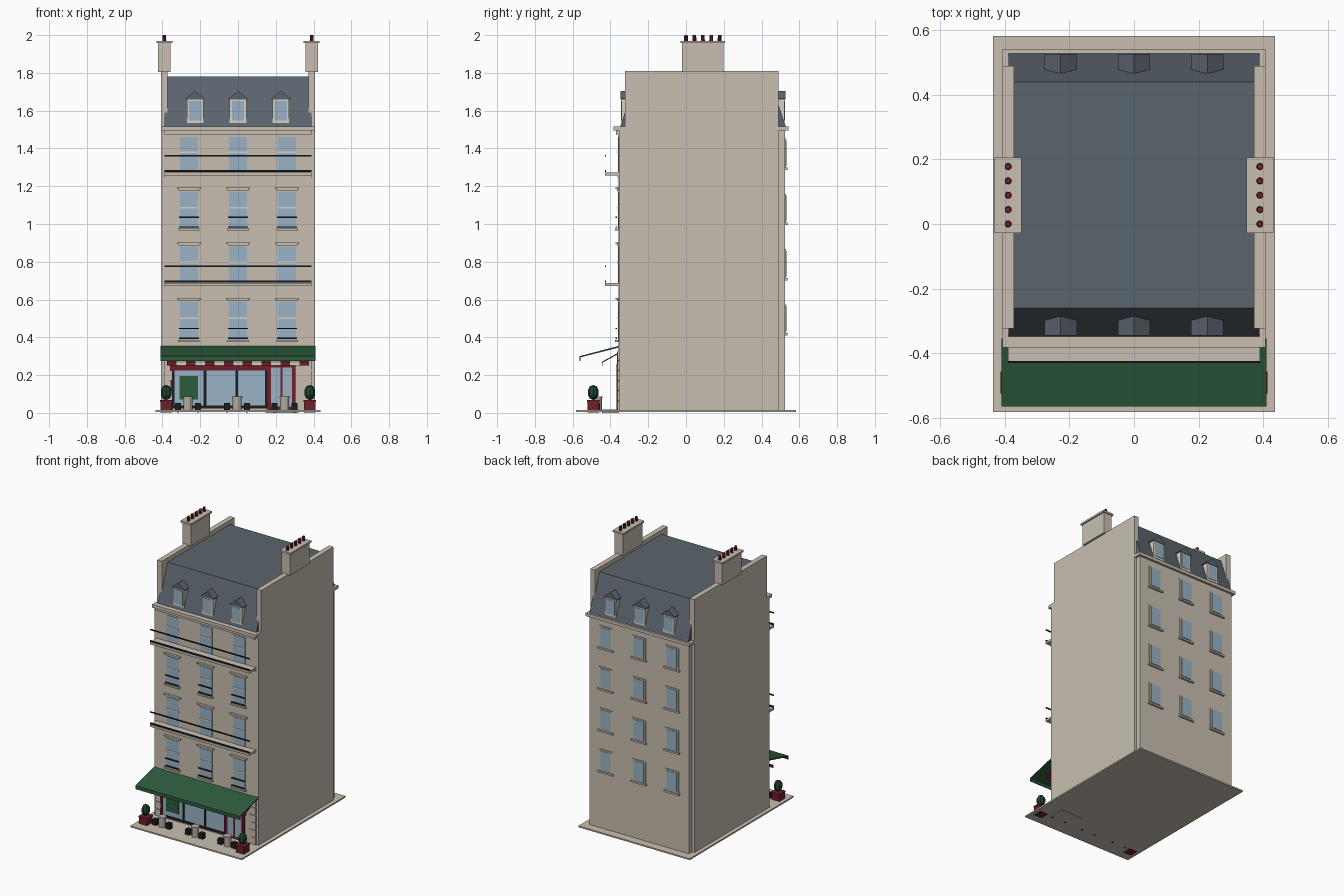
import bpy, bmesh, math
from mathutils import Matrix, Vector

if "Cube" in bpy.data.objects:
    bpy.data.objects.remove(bpy.data.objects["Cube"])


def material(name, r, g, b):
    m = bpy.data.materials.new(name)
    m.diffuse_color = (r, g, b, 1)
    m.use_nodes = True
    m.node_tree.nodes["Principled BSDF"].inputs["Base Color"].default_value = m.diffuse_color
    return m


STONE = material("cream stone", 0.58, 0.52, 0.44)
FRAME = material("pale frame", 0.70, 0.64, 0.54)
SLATE = material("roof slate", 0.105, 0.13, 0.155)
GLASS = material("window glass", 0.32, 0.45, 0.56)
RED = material("burgundy paint", 0.16, 0.013, 0.024)
GREEN = material("awning green", 0.026, 0.105, 0.048)
LEAF = material("hedge green", 0.013, 0.06, 0.03)
IRON = material("black iron", 0.012, 0.012, 0.015)
TABLE = material("table grey", 0.45, 0.41, 0.35)


def finish(name, bm, mat):
    bmesh.ops.recalc_face_normals(bm, faces=bm.faces)
    me = bpy.data.meshes.new(name)
    bm.to_mesh(me)
    bm.free()
    me.materials.append(mat)
    ob = bpy.data.objects.new(name, me)
    bpy.context.collection.objects.link(ob)
    return ob


def boxes(name, mat, *items):
    """Boxes given as x0, x1, y0, y1, z0, z1."""
    bm = bmesh.new()
    for x0, x1, y0, y1, z0, z1 in items:
        c = Vector(((x0 + x1) / 2, (y0 + y1) / 2, (z0 + z1) / 2))
        s = Matrix.Diagonal((x1 - x0, y1 - y0, z1 - z0, 1))
        bmesh.ops.create_cube(bm, size=1, matrix=Matrix.Translation(c) @ s)
    return finish(name, bm, mat)


def prisms(name, mat, profile, spans, axis="x"):
    """Extrude a (y,z) profile along x, or an (x,z) profile along y."""
    bm = bmesh.new()
    for a, b, off in spans:
        if axis == "x":
            vs = [bm.verts.new((a, p, q)) for p, q in profile]
            d = (b - a, 0, 0)
        else:
            vs = [bm.verts.new((p + off, a, q)) for p, q in profile]
            d = (0, b - a, 0)
        f = bm.faces.new(vs)
        r = bmesh.ops.extrude_face_region(bm, geom=[f], use_keep_orig=True)
        new = [v for v in r["geom"] if isinstance(v, bmesh.types.BMVert)]
        bmesh.ops.translate(bm, vec=d, verts=new)
    return finish(name, bm, mat)


def cylinders(name, mat, r1, r2, z0, z1, spots, sides=12):
    bm = bmesh.new()
    for x, y in spots:
        bmesh.ops.create_cone(bm, cap_ends=True, segments=sides, radius1=r1, radius2=r2, depth=z1 - z0,
                              matrix=Matrix.Translation((x, y, (z0 + z1) / 2)))
    return finish(name, bm, mat)


COLS = (-0.26, 0, 0.26)
F = -0.357   # facade plane
B = 0.525    # rear plane

# Pavement, main block and side walls
boxes("pavement", STONE, (-0.437, 0.437, -0.583, 0.583, 0.004, 0.014))
boxes("door_step", STONE, (0.145, 0.32, -0.445, -0.355, 0, 0.018))
boxes("main_block", STONE, (-0.39, 0.39, F, B, 0.01, 1.51))
for s, side in ((-1, "left"), (1, "right")):
    x0, x1 = sorted((s * 0.372, s * 0.408))
    prisms("gable_wall_" + side, STONE,
           [(-0.354, 0.01), (0.49, 0.01), (0.49, 1.81), (-0.323, 1.81), (-0.323, 1.5), (-0.354, 1.5)],
           [(x0, x1, 0)])
    # Chimney stack, cap and pots
    c = s * 0.39
    boxes("chimney_" + side, STONE, (c - 0.033, c + 0.033, -0.02, 0.198, 1.805, 1.96),
          (c - 0.042, c + 0.042, -0.028, 0.206, 1.957, 1.97))
    cylinders("chimney_pots_" + side, RED, 0.011, 0.009, 1.965, 2.0,
              [(c, i * 0.0445) for i in range(5)], 10)

# Cornice, frieze and mansard roof
boxes("cornice", STONE, (-0.408, 0.408, -0.383, -0.32, 1.495, 1.517),
      (-0.408, 0.408, 0.49, 0.542, 1.495, 1.517))
boxes("frieze", STONE, (-0.39, 0.39, -0.37, F + 0.01, 1.475, 1.497),
      (-0.39, 0.39, -0.363, F + 0.01, 1.245, 1.256))
prisms("mansard_roof", SLATE, [(-0.35, 1.51), (-0.26, 1.78), (0.44, 1.78), (0.53, 1.51)], [(-0.388, 0.388, 0)])

# Dormers front and back: body, glass, pitched roof
body, glass, roof = [], [], []
for x in (-0.227, 0, 0.227):
    body += [(x - 0.044, x + 0.044, -0.342, -0.295, 1.535, 1.662),
             (x - 0.044, x + 0.044, 0.475, 0.522, 1.535, 1.662)]
    glass += [(x - 0.033, x + 0.033, -0.3445, -0.34, 1.548, 1.65),
              (x - 0.033, x + 0.033, 0.52, 0.5245, 1.548, 1.65)]
    roof += [(-0.346, -0.287, x), (0.467, 0.526, x)]
boxes("dormer_frames", FRAME, *body)
boxes("dormer_glass", GLASS, *glass)
prisms("dormer_roofs", SLATE, [(-0.05, 1.658), (0.05, 1.658), (0.05, 1.664), (0, 1.704), (-0.05, 1.664)],
       roof, "y")

# Front windows: floor bottom, top, has lintel, has small railing
glass, bars, trims, rails = [], [], [], []
for z0, z1, lintel, rail in ((0.385, 0.587, 1, 1), (0.685, 0.88, 1, 0), (0.975, 1.17, 1, 1), (1.275, 1.46, 0, 0)):
    for x in COLS:
        glass.append((x - 0.048, x + 0.048, F - 0.003, F + 0.01, z0, z1))
        zt = z0 + 0.57 * (z1 - z0)
        bars.append((x - 0.048, x + 0.048, F - 0.005, F, zt - 0.004, zt + 0.004))
        if lintel:
            trims += [(x - 0.055, x + 0.055, F - 0.009, F, z1 + 0.005, z1 + 0.014),
                      (x - 0.064, x + 0.064, F - 0.016, F, z1 + 0.014, z1 + 0.022)]
        if rail:
            trims.append((x - 0.057, x + 0.057, F - 0.018, F, z0 - 0.01, z0))
            rails += [(x - 0.053, x + 0.053, F - 0.015, F - 0.009, z, z + 0.007)
                      for z in (z0 + 0.006, z0 + 0.058)]
boxes("front_window_glass", GLASS, *glass)
boxes("front_window_bars", FRAME, *bars)
boxes("front_window_trim", STONE, *trims)
boxes("window_railings", IRON, *rails)

# Long balconies with two rails each
for name, z in (("lower", 0.672), ("upper", 1.257)):
    boxes(name + "_balcony", STONE, (-0.39, 0.39, -0.43, F, z, z + 0.016))
    boxes(name + "_balcony_rails", IRON, (-0.39, 0.39, -0.43, -0.424, z + 0.018, z + 0.028),
          (-0.39, 0.39, -0.43, -0.424, z + 0.1, z + 0.108))

# Rear windows
frames, glass = [], []
for z in (0.42, 0.712, 1.005, 1.297):
    for x in COLS:
        frames += [(x - 0.052, x + 0.052, B - 0.01, B + 0.005, z, z + 0.155),
                   (x - 0.06, x + 0.06, B - 0.01, B + 0.013, z - 0.01, z + 0.002)]
        glass.append((x - 0.04, x + 0.04, B, B + 0.008, z + 0.01, z + 0.145))
boxes("rear_window_frames", STONE, *frames)
boxes("rear_window_glass", GLASS, *glass)

# Ground floor corner quoins
q = []
for i in range(6):
    w = 0.05 if i % 2 else 0.035
    z = 0.016 + i * 0.053
    q += [(-0.392, -0.392 + w, F - 0.006, F + 0.03, z, z + 0.047),
          (0.392 - w, 0.392, F - 0.006, F + 0.03, z, z + 0.047)]
boxes("corner_quoins", STONE, *q)

# Shopfront: fascia, glass, mullions, menu panel
boxes("shop_fascia", RED, (-0.36, 0.305, -0.366, F, 0.225, 0.32), (-0.36, -0.345, -0.363, F, 0.014, 0.23))
boxes("shop_glass", GLASS, (-0.35, 0.155, -0.36, F, 0.03, 0.227))
boxes("shop_mullions", IRON, (-0.35, 0.157, -0.364, F, 0.022, 0.038),
      *[(x - 0.007, x + 0.007, -0.364, F, 0.022, 0.227) for x in (-0.343, -0.175, -0.006, 0.15)])
boxes("green_panel", GREEN, (-0.31, -0.212, -0.363, -0.358, 0.07, 0.195))
boxes("door_frame", RED, (0.157, 0.305, -0.367, F, 0.014, 0.26))
boxes("door_glass", GLASS, (0.174, 0.225, -0.369, -0.36, 0.035, 0.24), (0.236, 0.287, -0.369, -0.36, 0.035, 0.24))

# Large green awning and small striped awning beneath
prisms("green_awning", GREEN, [(-0.355, 0.355), (-0.565, 0.3), (-0.565, 0.275), (-0.559, 0.275),
                               (-0.559, 0.294), (-0.355, 0.346)], [(-0.41, 0.41, 0)])
n, x0, w = 15, -0.375, 0.05
spans = [(x0 + i * w, x0 + (i + 1) * w, 0) for i in range(n)]
stripe = [(-0.355, 0.32), (-0.446, 0.27), (-0.446, 0.25), (-0.442, 0.25), (-0.442, 0.266), (-0.355, 0.314)]
prisms("awning_red_stripes", RED, stripe, spans[0::2])
prisms("awning_pale_stripes", FRAME, stripe, spans[1::2])

# Planters with clipped shrubs
for s, side in ((-1, "left"), (1, "right")):
    x, y = s * 0.38, -0.491
    boxes("planter_" + side, RED, (x - 0.031, x + 0.031, y - 0.031, y + 0.031, 0.001, 0.062),
          (x - 0.034, x + 0.034, y - 0.034, y + 0.034, 0.058, 0.068))
    bm = bmesh.new()
    bmesh.ops.create_uvsphere(bm, u_segments=8, v_segments=5, radius=1,
                              matrix=Matrix.Translation((x, y, 0.108)) @ Matrix.Diagonal((0.03, 0.03, 0.04, 1)))
    finish("shrub_" + side, bm, LEAF)

# Cafe tables with a stool on each side
spots = [(x, -0.47) for x in (-0.265, -0.005, 0.247)]
cylinders("table_bases", TABLE, 0.024, 0.024, 0.01, 0.08, spots)
cylinders("table_tops", TABLE, 0.028, 0.028, 0.078, 0.086, spots)
stools = [(x + d, y) for x, y in spots for d in (-0.053, 0.053)]
boxes("stools", IRON, *[(x - 0.016, x + 0.016, y - 0.016, y + 0.016, 0.014, 0.052) for x, y in stools],
      *[(x - 0.005, x + 0.005, y - 0.005, y + 0.005, 0.001, 0.02) for x, y in stools])
